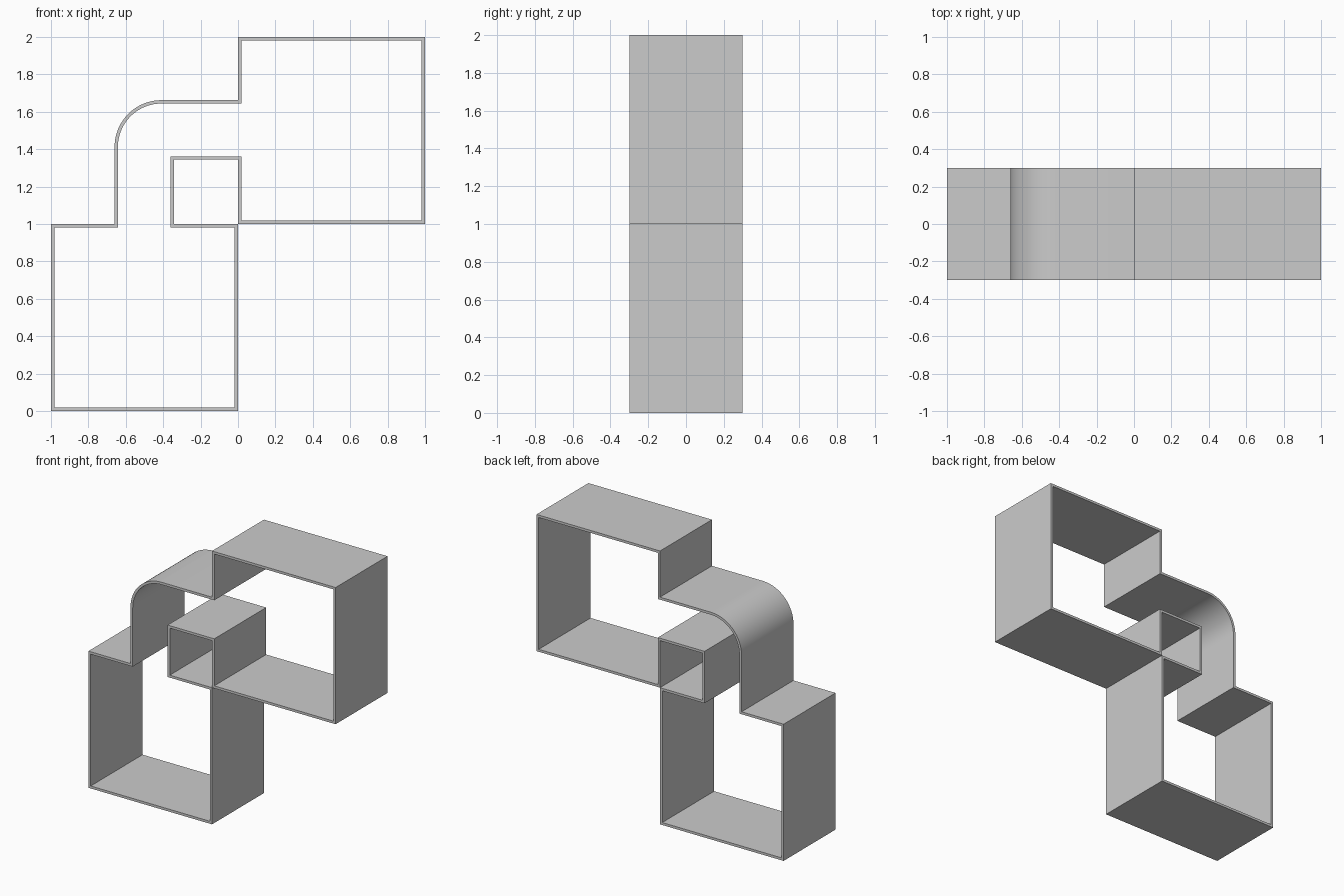
import bpy, bmesh, math
from mathutils import Vector

if "Cube" in bpy.data.objects:
    bpy.data.objects.remove(bpy.data.objects["Cube"])

WALL, HALF_DEPTH = 0.018, 0.3
LEFT, TOP, R = -0.66, 1.662, 0.25      # outer edges and bend radius of the link
IN_X, IN_Z = -0.342, 1.344             # inner corner of the link

# Outline in x/z: lower box, rounded link, upper box, square inner corner
bend = []
for i in range(25):
    a = math.pi - i / 24 * math.pi / 2
    bend.append((LEFT + R + R * math.cos(a), TOP - R + R * math.sin(a)))
outline = [(0, 0), (-1, 0), (-1, 1), (LEFT, 1)] + bend + [
    (0, TOP), (0, 2), (1, 2), (1, 1), (0, 1),
    (0, IN_Z), (IN_X, IN_Z), (IN_X, 1), (0, 1)]


def inset(points, dist):
    """Mitred offset to the right-hand side of a closed path."""
    pts = [Vector(p) for p in points]
    result = []
    for i, p in enumerate(pts):
        a = (p - pts[i - 1]).normalized()
        b = (pts[(i + 1) % len(pts)] - p).normalized()
        n1, n2 = Vector((a.y, -a.x)), Vector((b.y, -b.x))
        result.append(p + (n1 + n2) * dist / (1 + n1.dot(n2)))
    return result


# Thin continuous band: inner and outer skins joined by front and back rims
bm = bmesh.new()
rings = [[bm.verts.new((p[0], y, p[1])) for p in path]
         for path, y in ((outline, -HALF_DEPTH), (outline, HALF_DEPTH),
                         (inset(outline, WALL), HALF_DEPTH),
                         (inset(outline, WALL), -HALF_DEPTH))]
count = len(outline)
for k in range(4):
    r, s = rings[k], rings[(k + 1) % 4]
    for i in range(count):
        j = (i + 1) % count
        bm.faces.new((r[i], r[j], s[j], s[i]))
bmesh.ops.recalc_face_normals(bm, faces=bm.faces)

mesh = bpy.data.meshes.new("shelf_band")
bm.to_mesh(mesh)
bm.free()
shelf = bpy.data.objects.new("shelf_band", mesh)
bpy.context.collection.objects.link(shelf)
bpy.context.view_layer.objects.active = shelf
shelf.select_set(True)
bpy.ops.object.shade_smooth_by_angle(angle=math.radians(30))
